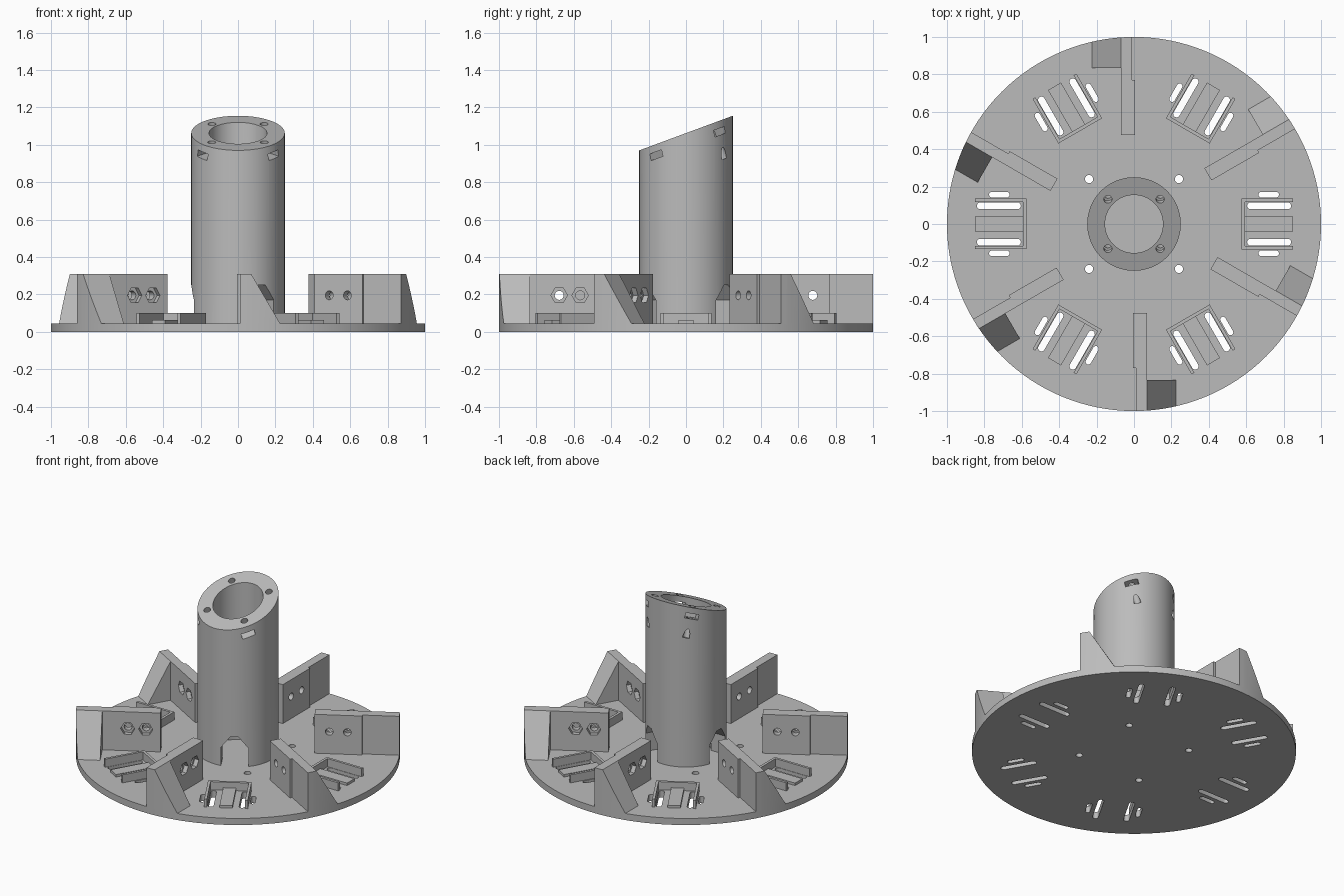
import bpy, bmesh
from math import pi, cos, sin, atan, radians
from mathutils import Matrix, Vector

cube = bpy.data.objects.get("Cube")
if cube:
    bpy.data.objects.remove(cube, do_unlink=True)

GREY = (0.5, 0.5, 0.5, 1)
mat = bpy.data.materials.new("plain_grey")
mat.use_nodes = True
mat.diffuse_color = GREY
mat.node_tree.nodes["Principled BSDF"].inputs["Base Color"].default_value = GREY

BASE_TOP, FIN_TOP = 0.045, 0.31
SLOPE, MID_TOP = 0.37, 1.0625        # slanted column top
X_AXIS = Matrix(((0, 0, 1), (1, 0, 0), (0, 1, 0))).to_4x4()    # profile yz, depth x
Y_AXIS = Matrix(((1, 0, 0), (0, 0, -1), (0, 1, 0))).to_4x4()   # profile xz, depth -y


def turn(deg):
    return Matrix.Rotation(radians(deg), 4, "Z")


def ring(r, n, cx=0, cy=0):
    return [(cx + r * cos(2 * pi * i / n), cy + r * sin(2 * pi * i / n)) for i in range(n)]


def rect(x0, x1, y0, y1):
    return [(x0, y0), (x1, y0), (x1, y1), (x0, y1)]


def slot(x0, x1, y, r, n=8):
    ends = [(x1 - r, -pi / 2), (x0 + r, pi / 2)]
    return [(cx + r * cos(a + pi * i / n), y + r * sin(a + pi * i / n))
            for cx, a in ends for i in range(n + 1)]


def prism(bm, pts, lo, hi, m=Matrix()):
    """Extrude a flat outline between two depths, then place it."""
    a = [bm.verts.new(m @ Vector((x, y, lo))) for x, y in pts]
    b = [bm.verts.new(m @ Vector((x, y, hi))) for x, y in pts]
    bm.faces.new(a[::-1])
    bm.faces.new(b)
    for i in range(len(pts)):
        j = (i + 1) % len(pts)
        bm.faces.new((a[i], a[j], b[j], b[i]))
    return b


def finish(bm, name):
    bmesh.ops.recalc_face_normals(bm, faces=bm.faces)
    me = bpy.data.meshes.new(name)
    bm.to_mesh(me)
    bm.free()
    me.materials.append(mat)
    ob = bpy.data.objects.new(name, me)
    bpy.context.collection.objects.link(ob)
    return ob


def solid(name, *args):
    bm = bmesh.new()
    prism(bm, *args)
    return finish(bm, name)


def select(ob):
    bpy.ops.object.select_all(action="DESELECT")
    ob.select_set(True)
    bpy.context.view_layer.objects.active = ob


def boolean(ob, other, op):
    select(ob)
    mod = ob.modifiers.new("cut", "BOOLEAN")
    mod.operation, mod.solver, mod.object = op, "EXACT", other
    bpy.ops.object.modifier_apply(modifier=mod.name)
    bpy.data.objects.remove(other, do_unlink=True)


def smooth(ob):
    select(ob)
    bpy.ops.object.shade_smooth_by_angle(angle=radians(30))


def repeat(ob, count=6):
    for i in range(1, count):
        dup = ob.copy()
        dup.name = f"{ob.name}_{i + 1}"
        dup.matrix_world = turn(i * 360 / count) @ ob.matrix_world
        bpy.context.collection.objects.link(dup)


# Round base with bolt holes and six groups of slots
base = solid("base_disc", ring(1, 128), 0, BASE_TOP)
bm = bmesh.new()
for sx in (-1, 1):
    for sy in (-1, 1):
        prism(bm, ring(0.022, 20, 0.24 * sx, 0.24 * sy), -0.1, 0.1)
for k in range(6):
    for s in (-1, 1):
        prism(bm, slot(0.605, 0.84, 0.097 * s, 0.018), -0.1, 0.1, turn(60 * k))
        prism(bm, slot(0.665, 0.775, 0.157 * s, 0.015), -0.1, 0.1, turn(60 * k))
boolean(base, finish(bm, "base_cutter"), "DIFFERENCE")
smooth(base)

# Hollow column with a slanted top
bm = bmesh.new()
for v in prism(bm, ring(0.25, 96), BASE_TOP, 1):
    v.co.z = MID_TOP + SLOPE * v.co.y
column = finish(bm, "column")
boolean(column, solid("bore", ring(0.155, 72), 0, 2), "DIFFERENCE")

# Three cable notches at the foot of the column
bm = bmesh.new()
notch = [(-0.085, 0), (0.085, 0), (0.085, 0.17), (0.025, 0.25), (-0.025, 0.25), (-0.085, 0.17)]
for a in (-60, 60, 180):
    prism(bm, notch, 0.1, 0.3, turn(a) @ X_AXIS)
boolean(column, finish(bm, "notch_cutter"), "DIFFERENCE")

# Screw holes square to the slanted top, and the nut pockets beside them
holes, pockets = bmesh.new(), bmesh.new()
tilt = Matrix.Translation((0, 0, MID_TOP)) @ Matrix.Rotation(atan(SLOPE), 4, "X")
for sx in (-1, 1):
    for sy in (-1, 1):
        x, y = 0.14 * sx, 0.141 * sy
        prism(holes, ring(0.022, 20, x, y), -0.2, 0.05, tilt)
        angle = 45 * sy if sx > 0 else 180 - 45 * sy
        place = tilt @ Matrix.Translation((x, y, 0)) @ turn(angle)
        prism(pockets, rect(-0.035, 0.15, -0.042, 0.042), -0.073, -0.038, place)
boolean(column, finish(holes, "screw_cutter"), "DIFFERENCE")
boolean(column, finish(pockets, "pocket_cutter"), "DIFFERENCE")
smooth(column)

# Upright fin with a sloped buttress, trimmed to the rim
outline = [(-0.005, -0.475), (-0.005, -0.77), (0.01, -0.77), (0.01, -1.05), (0.07, -1.05), (0.07, -0.475)]
fin = solid("fin", outline, 0.04, FIN_TOP)
wedge = [(0.04, 0.04), (0.228, 0.04), (0.07, FIN_TOP), (0.04, FIN_TOP)]
boolean(fin, solid("buttress", wedge, 0.835, 1.05, Y_AXIS), "UNION")
boolean(fin, solid("rim_trim", ring(1, 128), -0.1, 1), "INTERSECT")

# Bolt holes with hexagonal nut recesses on the buttress side
holes, nuts = bmesh.new(), bmesh.new()
for y in (-0.678, -0.566):
    prism(holes, ring(0.024, 20, y, 0.195), -0.1, 0.3, X_AXIS)
    prism(nuts, ring(0.044, 6, y, 0.195), 0.04, 0.2, X_AXIS)
boolean(fin, finish(holes, "bolt_cutter"), "DIFFERENCE")
boolean(fin, finish(nuts, "nut_cutter"), "DIFFERENCE")
smooth(fin)
repeat(fin)

# Low U-shaped holder with a centre rest
frame = [(0.85, -0.135), (0.85, -0.118), (0.593, -0.118), (0.593, 0.118),
         (0.85, 0.118), (0.85, 0.135), (0.575, 0.135), (0.575, -0.135)]
repeat(solid("holder_frame", frame, 0.04, 0.1))
repeat(solid("holder_rest", rect(0.59, 0.85, -0.04, 0.04), 0.04, 0.062))
